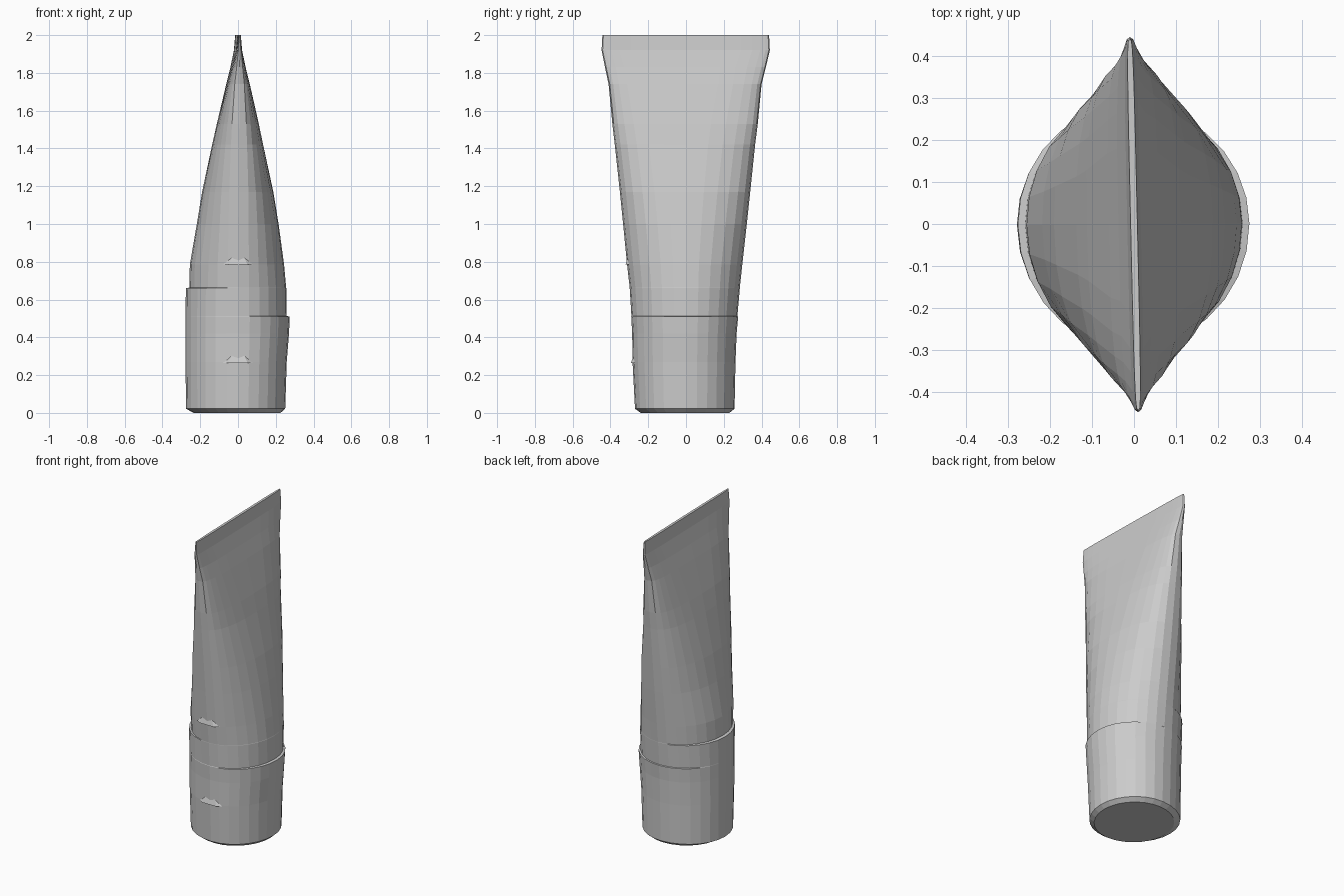
import bpy, bmesh, math

SIDES = 28

# Section rows: height, reach to -x, +x, -y, +y, and roundness exponent
# (2 = ellipse, above = boxier). Paired heights make the small side steps.
BODY = [
    (0.00, 0.235, 0.225, 0.24, 0.23, 2.0),
    (0.022, 0.275, 0.25, 0.27, 0.257, 2.0),
    (0.27, 0.278, 0.258, 0.283, 0.262, 2.0),
    (0.42, 0.278, 0.27, 0.285, 0.268, 2.0),
    (0.51, 0.278, 0.274, 0.29, 0.276, 2.0),
    (0.513, 0.278, 0.258, 0.289, 0.272, 2.0),
    (0.66, 0.276, 0.256, 0.298, 0.285, 2.0),
    (0.663, 0.258, 0.255, 0.298, 0.285, 2.0),
    (0.785, 0.255, 0.244, 0.312, 0.298, 2.0),
    (1.00, 0.218, 0.215, 0.333, 0.322, 2.15),
    (1.17, 0.19, 0.187, 0.35, 0.34, 2.3),
    (1.42, 0.137, 0.133, 0.377, 0.366, 2.6),
    (1.53, 0.112, 0.11, 0.39, 0.38, 2.8),
    (1.74, 0.06, 0.06, 0.41, 0.40, 3.5),
]
# The flattened crimp that closes the tube
CRIMP = [
    (1.74, 0.06, 0.06, 0.41, 0.40, 3.5),
    (1.83, 0.037, 0.037, 0.429, 0.423, 3.5),
    (1.92, 0.016, 0.016, 0.447, 0.444, 4.0),
    (2.00, 0.008, 0.008, 0.443, 0.44, 4.0),
]


def make_object(name, bm):
    mesh = bpy.data.meshes.new(name)
    bm.to_mesh(mesh)
    bm.free()
    bpy.context.collection.objects.link(bpy.data.objects.new(name, mesh))


def ring(bm, row):
    z, xn, xp, yn, yp, n = row
    twist = math.radians(1.3) * z / 2      # seam is turned slightly
    verts = []
    for i in range(SIDES):
        a = 2 * math.pi * i / SIDES
        c, s = math.cos(a), math.sin(a)
        x = math.copysign(abs(c) ** (2 / n), c) * (xp if c > 0 else xn)
        y = math.copysign(abs(s) ** (2 / n), s) * (yp if s > 0 else yn)
        verts.append(bm.verts.new((x * math.cos(twist) - y * math.sin(twist),
                                   x * math.sin(twist) + y * math.cos(twist), z)))
    return verts


def loft(name, rows, cap_bottom=False, cap_top=False):
    bm = bmesh.new()
    rings = [ring(bm, r) for r in rows]
    for lo, hi in zip(rings, rings[1:]):
        for i in range(SIDES):
            j = (i + 1) % SIDES
            bm.faces.new((lo[i], lo[j], hi[j], hi[i]))
    if cap_bottom:
        bm.faces.new(rings[0][::-1])
    if cap_top:
        bm.faces.new(rings[-1])
    make_object(name, bm)


def lip(name, y, z, lean):
    # Shallow sloped ledge standing out of the front wall
    bm = bmesh.new()
    pts = [(-0.08, 0.012, 0), (0.08, 0.012, 0), (0.05, -0.008, 0), (-0.05, -0.008, 0),
           (-0.035, lean, 0.035), (0.035, lean, 0.035)]
    v = [bm.verts.new((p[0], p[1] + y, p[2] + z)) for p in pts]
    for f in ((0, 1, 2, 3), (3, 2, 5, 4), (0, 3, 4), (2, 1, 5), (1, 0, 4, 5)):
        bm.faces.new([v[k] for k in f])
    bmesh.ops.recalc_face_normals(bm, faces=bm.faces)
    make_object(name, bm)


# Round-bottomed tube body and crimped end
loft("tube_body", BODY, cap_bottom=True)
loft("crimped_end", CRIMP, cap_top=True)

# Front ledges
lip("lower_lip", -0.283, 0.265, 0.003)
lip("upper_lip", -0.312, 0.785, 0.001)
